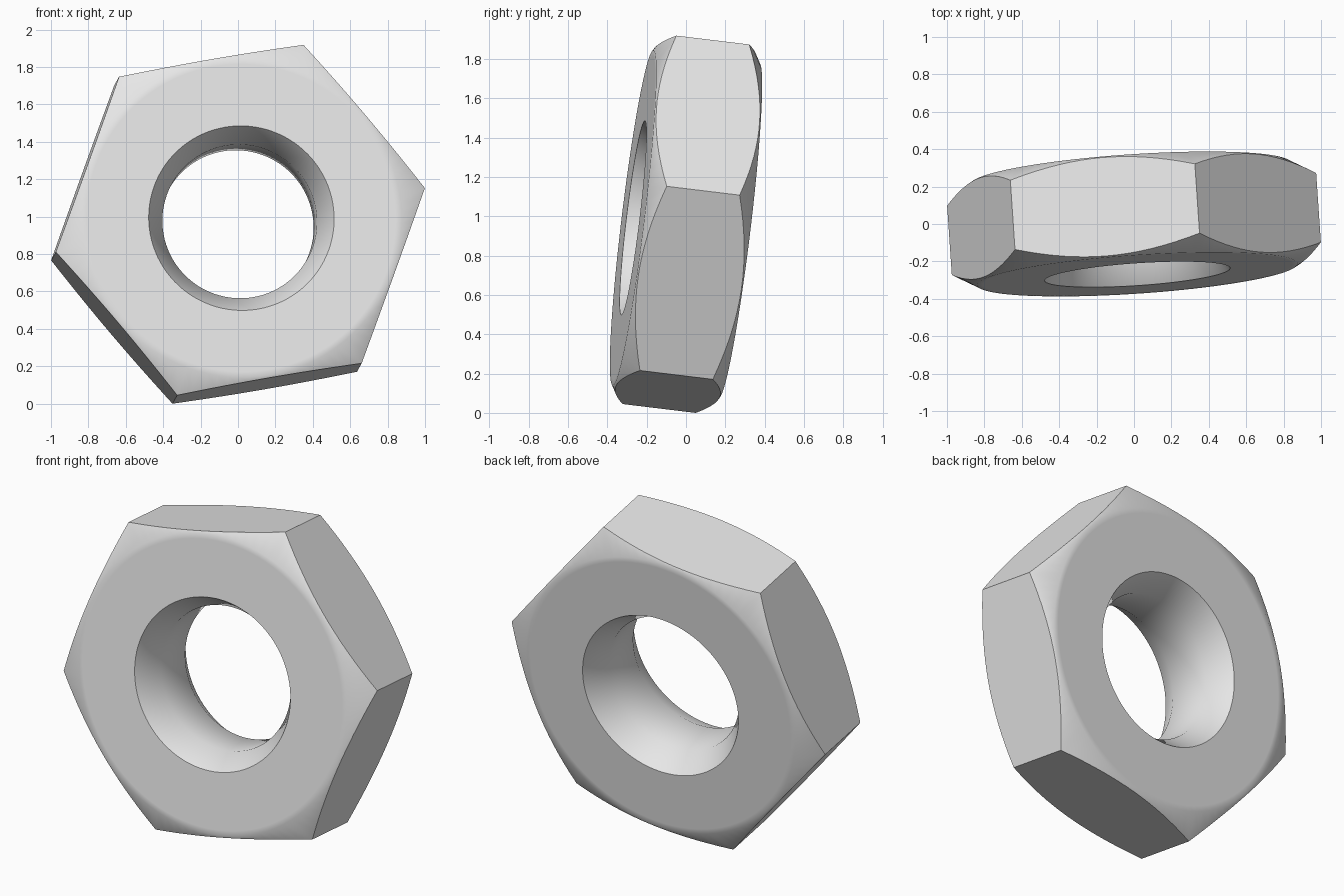
import bpy
import math
from mathutils import Matrix, Vector

cube = bpy.data.objects.get("Cube")
if cube:
    bpy.data.objects.remove(cube, do_unlink=True)

# Nut dimensions
CORNER_R = 1.005
APOTHEM = CORNER_R * math.cos(math.pi / 6)
HALF = 0.272            # half thickness
FLAT_R = 0.858          # where the outer chamfer starts
RIM_R, BORE_R = 0.497, 0.414
SLOPE = math.tan(math.pi / 6)
BORE_H = HALF - (RIM_R - BORE_R) / SLOPE
SEGMENTS = 96


def hex_radius(angle):
    """Distance from the axis to the hexagon, corner at angle zero."""
    return APOTHEM / math.cos(angle % (math.pi / 3) - math.pi / 6)


def section(angle):
    """Closed cross-section (radius, height) of the nut at one angle."""
    r = hex_radius(angle)
    half = [(BORE_R, BORE_H), (RIM_R, HALF), (RIM_R + 0.02, HALF),
            (FLAT_R - 0.03, HALF), (FLAT_R, HALF),
            (r, HALF - (r - FLAT_R) * SLOPE)]
    return half + [(a, -h) for a, h in reversed(half)]


# Sweep the section round the axis
verts, faces = [], []
for i in range(SEGMENTS):
    angle = math.tau * i / SEGMENTS
    verts += [(r * math.cos(angle), r * math.sin(angle), h)
              for r, h in section(angle)]
count = len(section(0))
for i in range(SEGMENTS):
    a, b = i * count, (i + 1) % SEGMENTS * count
    for j in range(count):
        k = (j + 1) % count
        faces.append((a + j, a + k, b + k, b + j))

mesh = bpy.data.meshes.new("hex_nut")
mesh.from_pydata(verts, [], faces)

# Tilt the nut: local z is the bore axis, local x points to the top corner
axis = Vector((-0.067, 0.99, -0.12)).normalized()
corner = Vector((0.337, 0.145, 0.935))
corner = (corner - axis * corner.dot(axis)).normalized()
tilt = Matrix((corner, axis.cross(corner), axis)).transposed().to_4x4()
mesh.transform(tilt)
lowest = min(v.co.z for v in mesh.vertices)
mesh.transform(Matrix.Translation((0, 0, -lowest)))

# Plain steel colour
steel = bpy.data.materials.new("light_grey_steel")
steel.use_nodes = True
colour = (0.8, 0.8, 0.8, 1)
steel.diffuse_color = colour
steel.node_tree.nodes["Principled BSDF"].inputs["Base Color"].default_value = colour
mesh.materials.append(steel)

nut = bpy.data.objects.new("hex_nut", mesh)
bpy.context.collection.objects.link(nut)
bpy.ops.object.select_all(action="DESELECT")
nut.select_set(True)
bpy.context.view_layer.objects.active = nut

# Consistent outward normals, smooth chamfers and sharp hexagon edges
bpy.ops.object.mode_set(mode="EDIT")
bpy.ops.mesh.select_all(action="SELECT")
bpy.ops.mesh.normals_make_consistent(inside=False)
bpy.ops.object.mode_set(mode="OBJECT")
bpy.ops.object.shade_smooth_by_angle(angle=math.radians(40))
